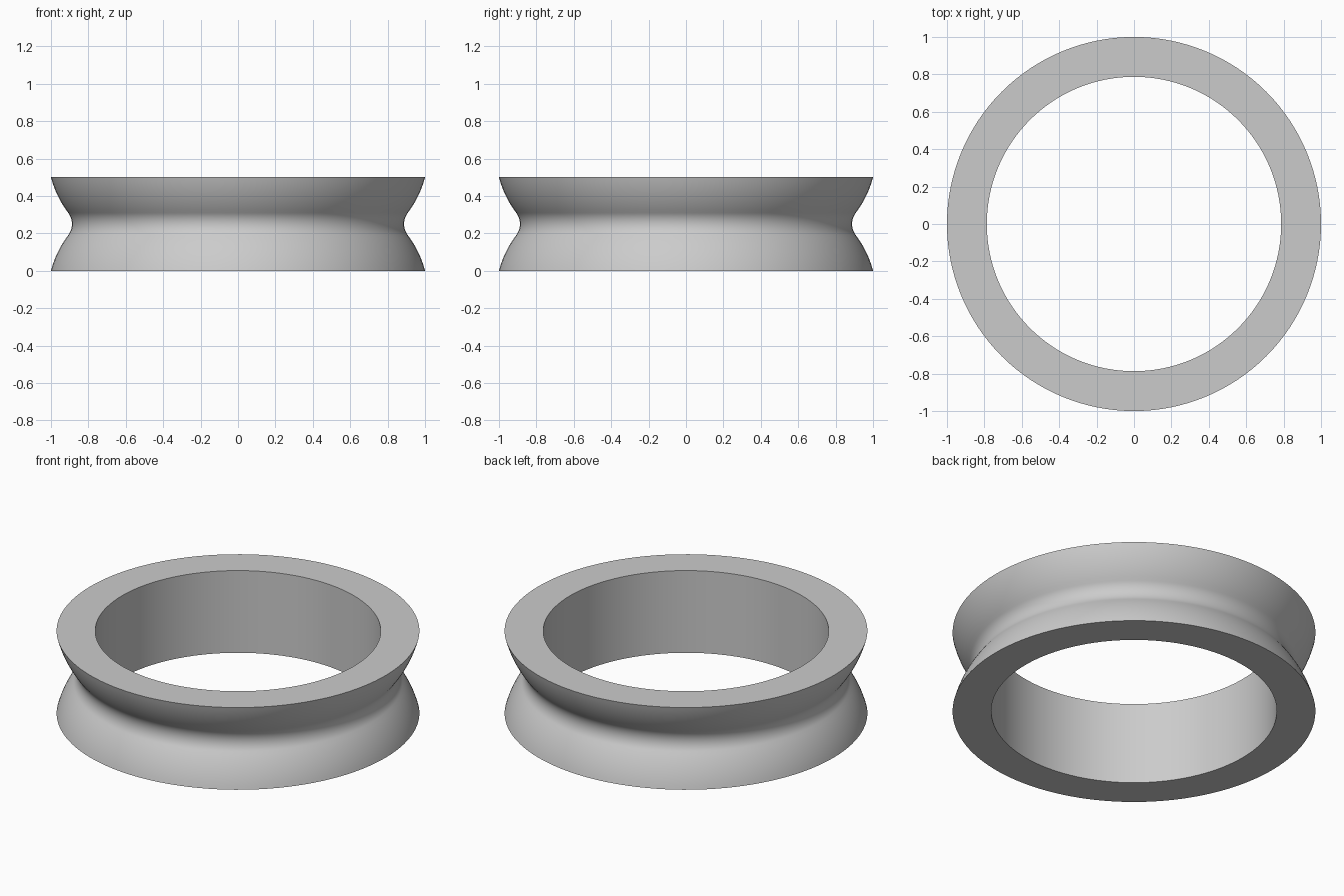
import bpy
import bmesh
from math import sin, cos, tau, radians

SEGMENTS = 128
HEIGHT = 0.5
MID = HEIGHT / 2
OUTER, WAIST, BORE = 1.0, 0.888, 0.787

cube = bpy.data.objects.get("Cube")
if cube:
    bpy.data.objects.remove(cube, do_unlink=True)

# Plain grey material
grey = bpy.data.materials.new("plain_grey")
grey.use_nodes = True
color = (0.6, 0.6, 0.6, 1.0)
grey.diffuse_color = color
grey.node_tree.nodes["Principled BSDF"].inputs["Base Color"].default_value = color


def arc(cx, cz, radius, start, end, steps):
    """Points on an arc, with angles in degrees."""
    angles = [radians(start + (end - start) * i / steps) for i in range(steps + 1)]
    return [(cx + radius * cos(a), cz + radius * sin(a)) for a in angles]


# Upper half of the grooved rim: hollow waist, then a bulging flank
groove = arc(WAIST + 0.1, MID, 0.1, 180, 143, 8)
flank_radius, rim_angle = 0.543, -14.6
flank = arc(OUTER - flank_radius * cos(radians(rim_angle)),
            HEIGHT - flank_radius * sin(radians(rim_angle)),
            flank_radius, -37, rim_angle, 10)
upper = groove + flank[1:]
lower = [(r, HEIGHT - z) for r, z in reversed(upper[1:])]
profile = [(BORE, 0)] + lower + upper + [(BORE, HEIGHT)]

# Spin the closed profile into a ring
bm = bmesh.new()
rings = []
for i in range(SEGMENTS):
    a = tau * i / SEGMENTS
    rings.append([bm.verts.new((r * cos(a), r * sin(a), z)) for r, z in profile])
count = len(profile)
for i in range(SEGMENTS):
    here, there = rings[i], rings[(i + 1) % SEGMENTS]
    for j in range(count):
        k = (j + 1) % count
        bm.faces.new((here[j], there[j], there[k], here[k]))
bmesh.ops.recalc_face_normals(bm, faces=bm.faces)
mesh = bpy.data.meshes.new("grooved_ring")
bm.to_mesh(mesh)
bm.free()
mesh.materials.append(grey)

ring = bpy.data.objects.new("grooved_ring", mesh)
bpy.context.collection.objects.link(ring)
bpy.ops.object.select_all(action='DESELECT')
ring.select_set(True)
bpy.context.view_layer.objects.active = ring
bpy.ops.object.shade_smooth_by_angle(angle=radians(30))
